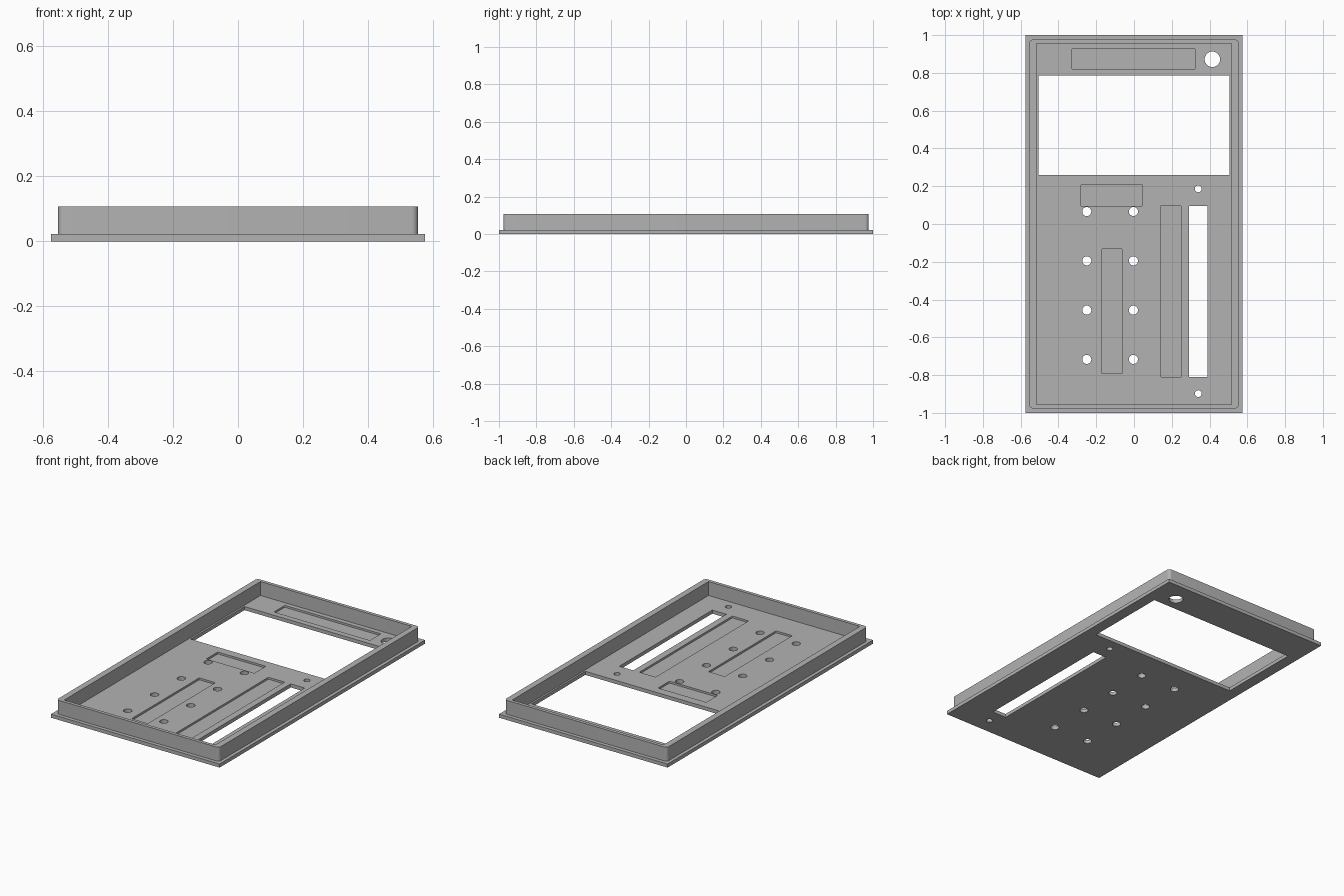
import bpy, bmesh, math

cube = bpy.data.objects.get("Cube")
if cube:
    bpy.data.objects.remove(cube, do_unlink=True)

PLATE, TOP, POCKET = 0.022, 0.108, 0.01

gray = bpy.data.materials.new("plain gray")
gray.use_nodes = True
color = (0.45, 0.45, 0.45, 1)
gray.diffuse_color = color
gray.node_tree.nodes["Principled BSDF"].inputs["Base Color"].default_value = color


def prism(bm, outline, z0, z1):
    """Extrude a counter-clockwise outline from z0 up to z1."""
    face = bm.faces.new([bm.verts.new((x, y, z0)) for x, y in outline])
    result = bmesh.ops.extrude_face_region(bm, geom=[face], use_keep_orig=True)
    moved = [v for v in result["geom"] if isinstance(v, bmesh.types.BMVert)]
    bmesh.ops.translate(bm, verts=moved, vec=(0, 0, z1 - z0))


def circle(x, y, r, n=32):
    return [(x + r * math.cos(math.tau * i / n), y + r * math.sin(math.tau * i / n))
            for i in range(n)]


def rect(x0, x1, y0, y1, r=0.0, n=6):
    """Rectangle outline, with rounded corners when r is given."""
    if not r:
        return [(x0, y0), (x1, y0), (x1, y1), (x0, y1)]
    centres = [(x1 - r, y1 - r), (x0 + r, y1 - r), (x0 + r, y0 + r), (x1 - r, y0 + r)]
    return [(cx + r * math.cos((k + i / n) * math.pi / 2),
             cy + r * math.sin((k + i / n) * math.pi / 2))
            for k, (cx, cy) in enumerate(centres) for i in range(n + 1)]


def make(name, prisms):
    bm = bmesh.new()
    for outline, z0, z1 in prisms:
        prism(bm, outline, z0, z1)
    bmesh.ops.recalc_face_normals(bm, faces=bm.faces[:])
    mesh = bpy.data.meshes.new(name)
    bm.to_mesh(mesh)
    bm.free()
    mesh.materials.append(gray)
    obj = bpy.data.objects.new(name, mesh)
    bpy.context.collection.objects.link(obj)
    return obj


def cut(obj, prisms):
    """Subtract the prisms, then shade round walls smooth."""
    cutter = make(obj.name + "_cutter", prisms)
    mod = obj.modifiers.new("cut", "BOOLEAN")
    mod.operation, mod.solver, mod.object = "DIFFERENCE", "EXACT", cutter
    bpy.ops.object.select_all(action="DESELECT")
    bpy.context.view_layer.objects.active = obj
    obj.select_set(True)
    bpy.ops.object.modifier_apply(modifier=mod.name)
    bpy.data.objects.remove(cutter, do_unlink=True)
    bpy.ops.object.shade_smooth_by_angle(angle=math.radians(30))


# Openings that pass right through the plate: window, slider slot, holes
openings = [rect(-0.505, 0.505, 0.26, 0.785), rect(0.292, 0.388, -0.81, 0.096),
            circle(0.415, 0.872, 0.041),
            circle(0.34, 0.186, 0.018), circle(0.34, -0.898, 0.018)]
# Two columns of button holes
for x in (-0.25, -0.003):
    openings += [circle(x, 0.066 - 0.261 * row, 0.024) for row in range(4)]

# Shallow pockets in the inner floor
pockets = [rect(-0.33, 0.325, 0.821, 0.927, 0.005), rect(-0.283, 0.045, 0.096, 0.207, 0.005),
           rect(-0.172, -0.061, -0.79, -0.132, 0.005), rect(0.14, 0.251, -0.81, 0.096, 0.005)]

# Face plate
plate = make("face_plate", [(rect(-0.575, 0.575, -1, 1), 0, PLATE)])
cut(plate, [(o, -0.1, 0.1) for o in openings] + [(p, POCKET, 0.1) for p in pockets])

# Raised rim wall
rim = make("rim_wall", [(rect(-0.554, 0.554, -0.977, 0.977, 0.02), PLATE, TOP)])
cut(rim, [(rect(-0.516, 0.516, -0.956, 0.956), -0.1, 0.2)])
